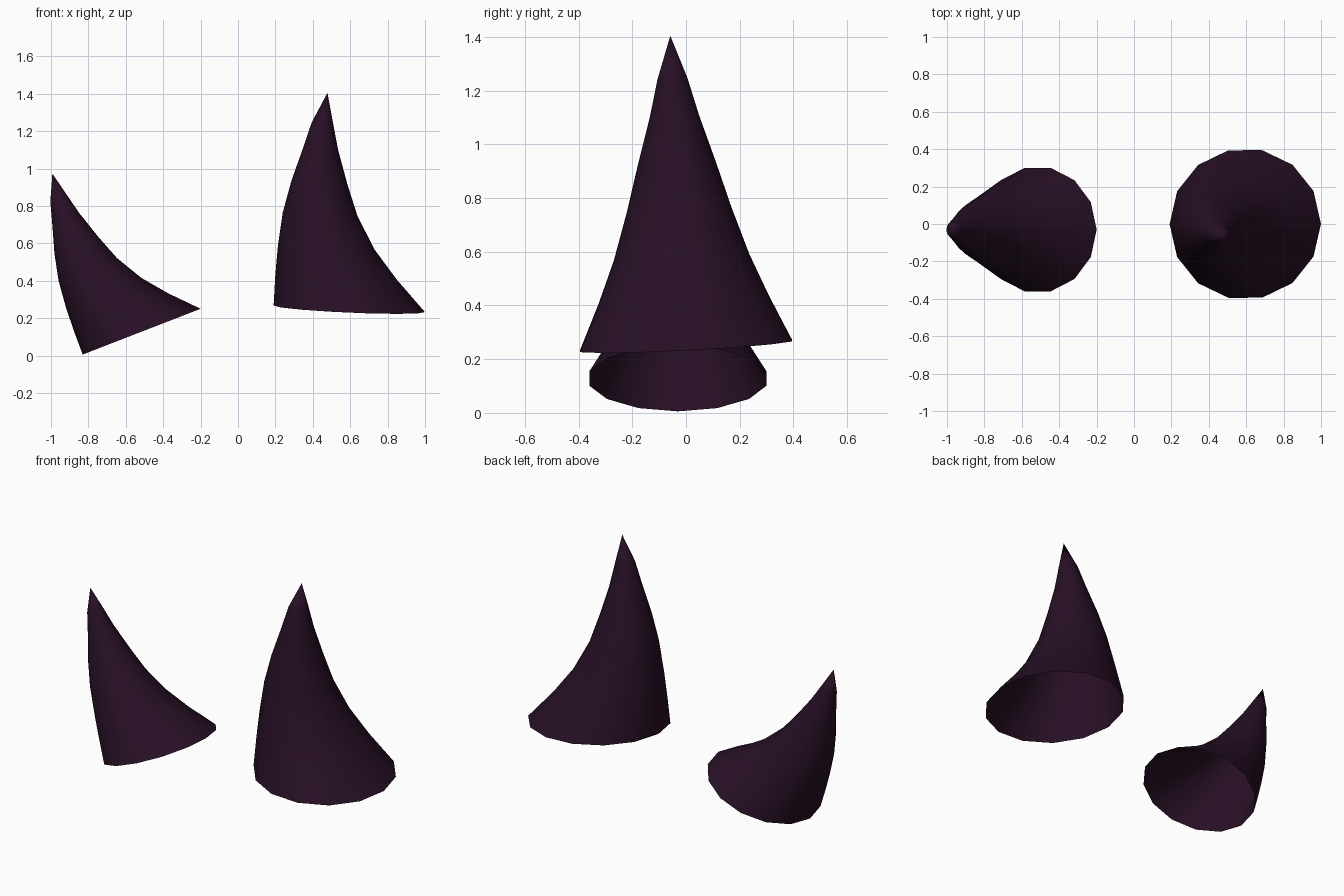
import bpy, bmesh, math
from mathutils import Matrix

if "Cube" in bpy.data.objects:
    bpy.data.objects.remove(bpy.data.objects["Cube"])

SIDES = 14
# Ring centre offset in x, height, radius (open base up to the tip)
RINGS = [(0, 0, .405), (-.078, .167, .325), (-.137, .322, .259),
         (-.178, .498, .2), (-.19, .668, .15), (-.191, .848, .094),
         (-.187, .989, .057)]
TIP = (-.167, 0, 1.15)

dark_plum = bpy.data.materials.new("dark_plum")
dark_plum.diffuse_color = (.02, .005, .018, 1)
dark_plum.use_nodes = True
dark_plum.node_tree.nodes["Principled BSDF"].inputs["Base Color"].default_value = dark_plum.diffuse_color


def horn(name, base, tilt_x, tilt_y, scale):
    """Curved hollow horn, open at the base."""
    bm = bmesh.new()
    loops = []
    for cx, z, r in RINGS:
        angles = [2 * math.pi * i / SIDES for i in range(SIDES)]
        loops.append([bm.verts.new((cx + r * math.cos(a), r * math.sin(a), z))
                      for a in angles])
    tip = bm.verts.new(TIP)
    for i in range(SIDES):
        j = (i + 1) % SIDES
        for low, high in zip(loops, loops[1:]):
            bm.faces.new((low[i], low[j], high[j], high[i]))
        bm.faces.new((loops[-1][i], loops[-1][j], tip))
    for f in bm.faces:
        f.smooth = True
    bm.transform(Matrix.Translation(base)
                 @ Matrix.Rotation(math.radians(tilt_x), 4, 'X')
                 @ Matrix.Rotation(math.radians(tilt_y), 4, 'Y')
                 @ Matrix.Scale(scale, 4))
    mesh = bpy.data.meshes.new(name)
    bm.to_mesh(mesh)
    bm.free()
    mesh.materials.append(dark_plum)
    bpy.context.collection.objects.link(bpy.data.objects.new(name, mesh))


# Large upright horn and smaller leaning horn
horn("right_horn", (.595, 0, .25), 2.9, 2.5, 1)
horn("left_horn", (-.515, -.03, .128), 0, -21.2, .835)
